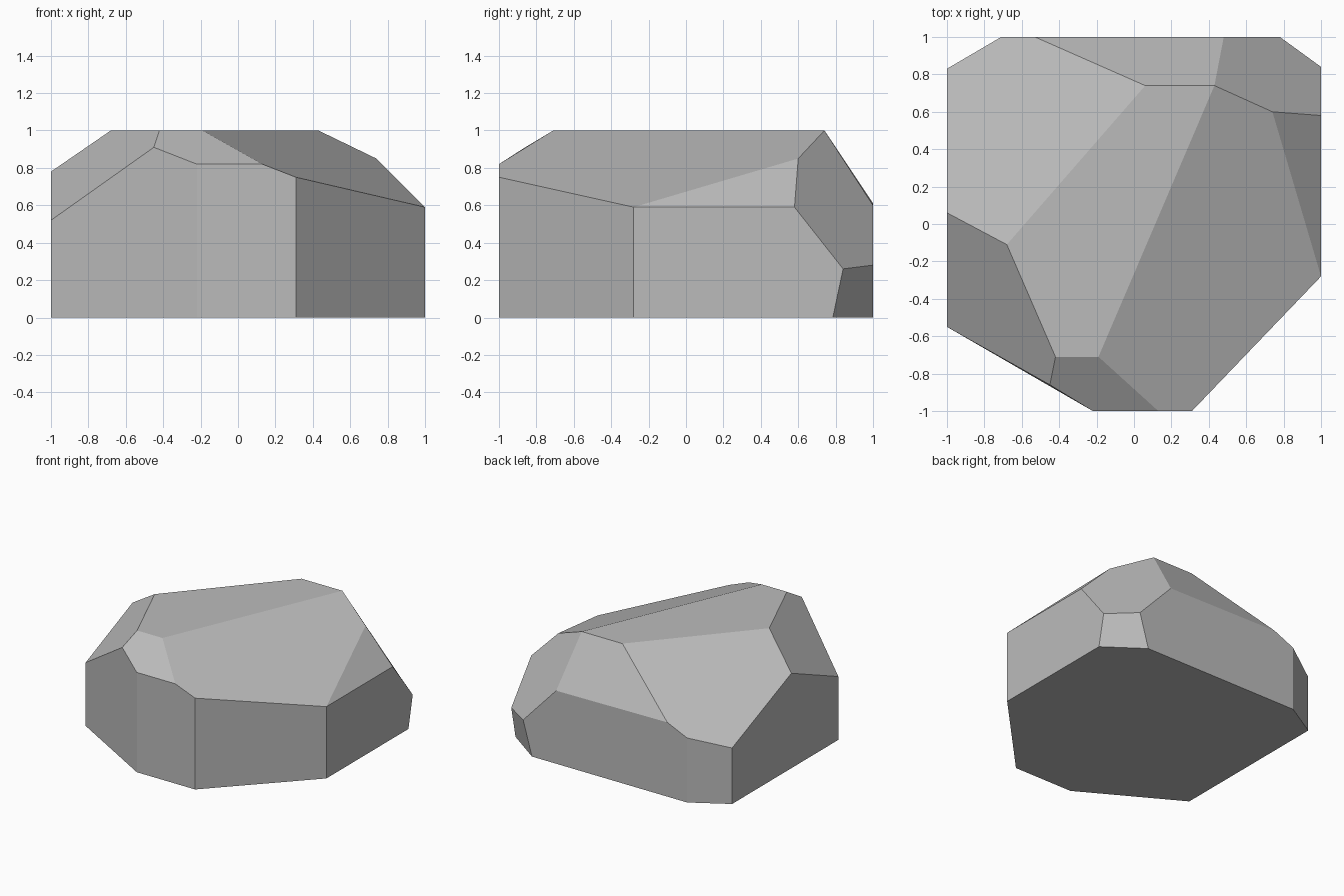
import bpy
import bmesh
import math

# Remove only the default cube
default_cube = bpy.data.objects.get("Cube")
if default_cube:
    bpy.data.objects.remove(default_cube, do_unlink=True)


def flat_material(name, colour):
    material = bpy.data.materials.new(name)
    material.use_nodes = True
    material.diffuse_color = colour
    shader = next(n for n in material.node_tree.nodes if n.type == "BSDF_PRINCIPLED")
    shader.inputs["Base Color"].default_value = colour
    shader.inputs["Roughness"].default_value = 0.9
    return material


def convex_stone(name, points, material):
    """Wrap a convex skin round the corner points and merge coplanar triangles."""
    bm = bmesh.new()
    for point in points:
        bm.verts.new(point)
    bmesh.ops.convex_hull(bm, input=bm.verts[:])
    loose = [v for v in bm.verts if not v.link_faces]
    bmesh.ops.delete(bm, geom=loose, context="VERTS")
    bmesh.ops.dissolve_limit(bm, angle_limit=math.radians(4),
                             verts=bm.verts[:], edges=bm.edges[:])
    bmesh.ops.recalc_face_normals(bm, faces=bm.faces[:])
    mesh = bpy.data.meshes.new(name)
    bm.to_mesh(mesh)
    bm.free()
    mesh.materials.append(material)
    mesh.shade_flat()
    stone = bpy.data.objects.new(name, mesh)
    bpy.context.collection.objects.link(stone)
    return stone


# Flat crown of the rock
crown = [(x, y, 1) for x, y in (
    (-.42, -.71), (-.19, -.71), (.43, .74), (.06, .74), (-.68, -.11))]

# Upright walls: each rim corner has a matching corner on the ground
rim = [(-.22, -1, .82), (.31, -1, .75), (1, -.28, .59),
       (-.71, 1, .53), (-1, .83, .46), (-1, -.55, .52)]
ground = [(x, y, 0) for x, y, z in rim]

# Extra corners where the sloping facets meet the walls and each other
facets = [(-.45, -.86, .91), (.13, -1, .82), (-1, .06, .78),
          (.74, .6, .85), (1, .58, .59), (.48, 1, .6), (-.53, 1, .61)]

# Undercut chip at the back left corner
chip = [(1, .84, .26), (.78, 1, .28), (1, .785, 0), (.7, 1, 0)]

stone_grey = flat_material("stone grey", (.5, .5, .5, 1))
convex_stone("rock", crown + rim + ground + facets + chip, stone_grey)
